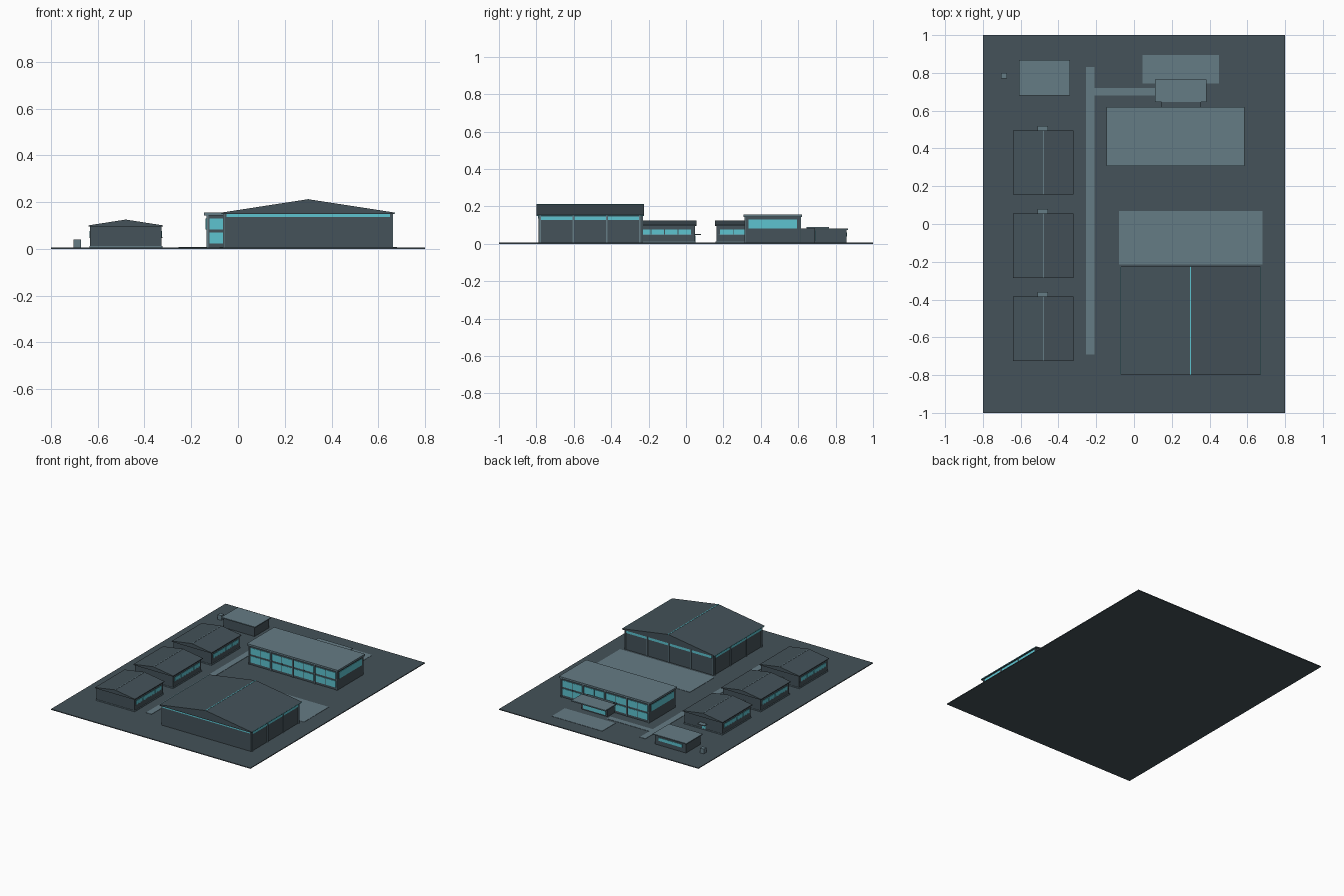
import bpy, bmesh

if "Cube" in bpy.data.objects:
    bpy.data.objects.remove(bpy.data.objects["Cube"], do_unlink=True)


def material(name, r, g, b):
    m = bpy.data.materials.new(name)
    m.use_nodes = True
    m.diffuse_color = (r, g, b, 1)
    m.node_tree.nodes["Principled BSDF"].inputs["Base Color"].default_value = (r, g, b, 1)
    return m


DARK = material("dark slate", 0.058, 0.084, 0.1)
LIGHT = material("pale slate", 0.13, 0.2, 0.235)
GLASS = material("cyan glass", 0.11, 0.55, 0.63)
G = 0.006  # top of the ground slab


def finish(name, bm, mat):
    bmesh.ops.recalc_face_normals(bm, faces=bm.faces)
    mesh = bpy.data.meshes.new(name)
    bm.to_mesh(mesh)
    bm.free()
    mesh.materials.append(mat)
    ob = bpy.data.objects.new(name, mesh)
    bpy.context.collection.objects.link(ob)
    return ob


def box(name, x, y, z, mat):
    """Box from (low, high) pairs on each axis."""
    bm = bmesh.new()
    bmesh.ops.create_cube(bm, size=1)
    for v in bm.verts:
        v.co = [r[0] if c < 0 else r[1] for c, r in zip(v.co, (x, y, z))]
    return finish(name, bm, mat)


def extrude_y(name, profile, y, mat):
    """Extrude an x-z profile along y."""
    bm = bmesh.new()
    face = bm.faces.new([bm.verts.new((px, y[0], pz)) for px, pz in profile])
    out = bmesh.ops.extrude_face_region(bm, geom=[face])["geom"]
    for v in out:
        if isinstance(v, bmesh.types.BMVert):
            v.co.y = y[1]
    return finish(name, bm, mat)


def gable_roof(name, x, y, eave, base, peak, ridge_mat):
    """Solid gable roof with a thin ridge cap."""
    mid = (x[0] + x[1]) / 2
    extrude_y(name, [(x[0], base), (x[1], base), (x[1], eave), (mid, peak), (x[0], eave)], y, DARK)
    box(name + "_ridge_cap", (mid - 0.003, mid + 0.003), y, (peak - 0.003, peak + 0.001), ridge_mat)


def bays(low, high, count, gap):
    """Split a span into equal bays with gaps between."""
    step = (high - low) / count
    return [(low + i * step + gap, low + (i + 1) * step - gap) for i in range(count)]


def around(v, r):
    return (v - r, v + r)


# Site slab, paths and paving
box("ground", (-0.8, 0.8), (-1, 1), (0, G), DARK)
for name, x, y in (("main_path", (-0.255, -0.21), (-0.69, 0.83)),
                   ("entrance_path", (-0.21, 0.13), (0.68, 0.72)),
                   ("entrance_paving", (0.045, 0.45), (0.745, 0.895)),
                   ("hall_paving", (-0.08, 0.68), (-0.215, 0.07))):
    box(name, x, y, (G, G + 0.002), LIGHT)

# Large hall: walls, clerestory glazing, columns and gable roof
box("hall_walls", (-0.058, 0.658), (-0.788, -0.236), (G, 0.15), DARK)
for i, y in enumerate(bays(-0.78, -0.245, 3, 0.005)):
    for side, x in (("right", -0.059), ("left", 0.659)):
        box(f"hall_{side}_clerestory_{i}", around(x, 0.003), y, (0.128, 0.147), GLASS)
for i, x in enumerate(bays(-0.05, 0.65, 4, 0.006)):
    box(f"hall_back_clerestory_{i}", x, around(-0.235, 0.003), (0.128, 0.147), GLASS)
box("hall_front_clerestory", (-0.05, 0.65), around(-0.789, 0.003), (0.136, 0.15), GLASS)
for i in range(4):
    y = -0.78 + i * 0.178
    for side, x in (("right", -0.059), ("left", 0.659)):
        box(f"hall_{side}_column_{i}", around(x, 0.005), around(y, 0.004), (G, 0.15), LIGHT)
for i in range(5):
    box(f"hall_back_column_{i}", around(-0.05 + i * 0.175, 0.004), around(-0.235, 0.005), (G, 0.15), LIGHT)
gable_roof("hall_roof", (-0.07, 0.67), (-0.8, -0.225), 0.155, 0.149, 0.212, GLASS)
for side, x in (("right", -0.07), ("left", 0.67)):
    box(f"hall_{side}_eave_trim", around(x, 0.002), (-0.798, -0.227), (0.151, 0.155), GLASS)

# Three classroom huts
for n, y0 in enumerate((-0.725, -0.285, 0.155)):
    y1 = y0 + 0.34
    hut = f"classroom_{n + 1}"
    box(hut + "_plinth", (-0.636, -0.324), (y0 + 0.004, y1 - 0.004), (G, 0.012), LIGHT)
    box(hut + "_walls", (-0.632, -0.328), (y0 + 0.008, y1 - 0.008), (G, 0.1), DARK)
    gable_roof(hut + "_roof", (-0.64, -0.32), (y0, y1), 0.1, 0.095, 0.125, LIGHT)
    for side, x in (("right", -0.632), ("left", -0.328)):
        box(f"{hut}_{side}_sill", around(x, 0.004), (y0 + 0.02, y1 - 0.02), (0.046, 0.05), LIGHT)
        for i, y in enumerate(bays(y0 + 0.025, y1 - 0.025, 4, 0.002)):
            box(f"{hut}_{side}_window_{i}", around(x, 0.003), y, (0.05, 0.077), GLASS)
    box(hut + "_door", (-0.498, -0.472), around(y1 - 0.008, 0.003), (G, 0.045), GLASS)
    box(hut + "_canopy", (-0.51, -0.455), (y1 - 0.01, y1 + 0.025), (0.047, 0.052), LIGHT)

# Two-storey office block
box("office_walls", (-0.135, 0.575), (0.318, 0.61), (G, 0.145), DARK)
box("office_roof", (-0.145, 0.585), (0.308, 0.62), (0.143, 0.156), LIGHT)
for side, y in (("front", 0.318), ("back", 0.61)):
    for i, x in enumerate(bays(-0.13, 0.57, 4, 0.008)):
        for floor, z in (("lower", (0.023, 0.07)), ("upper", (0.083, 0.13))):
            box(f"office_{side}_{floor}_window_{i}", x, around(y, 0.003), z, GLASS)
        mid = sum(x) / 2
        box(f"office_{side}_mullion_{i}", around(mid, 0.0015), around(y, 0.004), (0.023, 0.13), DARK)
    for i in range(5):
        box(f"office_{side}_column_{i}", around(-0.13 + i * 0.175, 0.004), around(y, 0.006), (G, 0.145), LIGHT)
for side, x in (("right", -0.135), ("left", 0.575)):
    box(f"office_{side}_window", around(x, 0.003), (0.335, 0.593), (0.083, 0.13), GLASS)

# Entrance lobby with canopy
box("lobby_walls", (0.145, 0.355), (0.6, 0.69), (G, 0.083), DARK)
box("lobby_glazing", (0.16, 0.34), around(0.69, 0.003), (0.015, 0.07), GLASS)
box("lobby_canopy", (0.11, 0.385), (0.645, 0.765), (0.082, 0.09), LIGHT)

# Service building and utility cabinet
box("service_walls", (-0.6, -0.35), (0.69, 0.857), (G, 0.075), DARK)
box("service_roof", (-0.61, -0.34), (0.68, 0.867), (0.074, 0.081), LIGHT)
box("service_window", (-0.57, -0.38), around(0.857, 0.003), (0.038, 0.06), GLASS)
box("utility_cabinet", (-0.703, -0.672), (0.77, 0.8), (G, 0.04), LIGHT)
